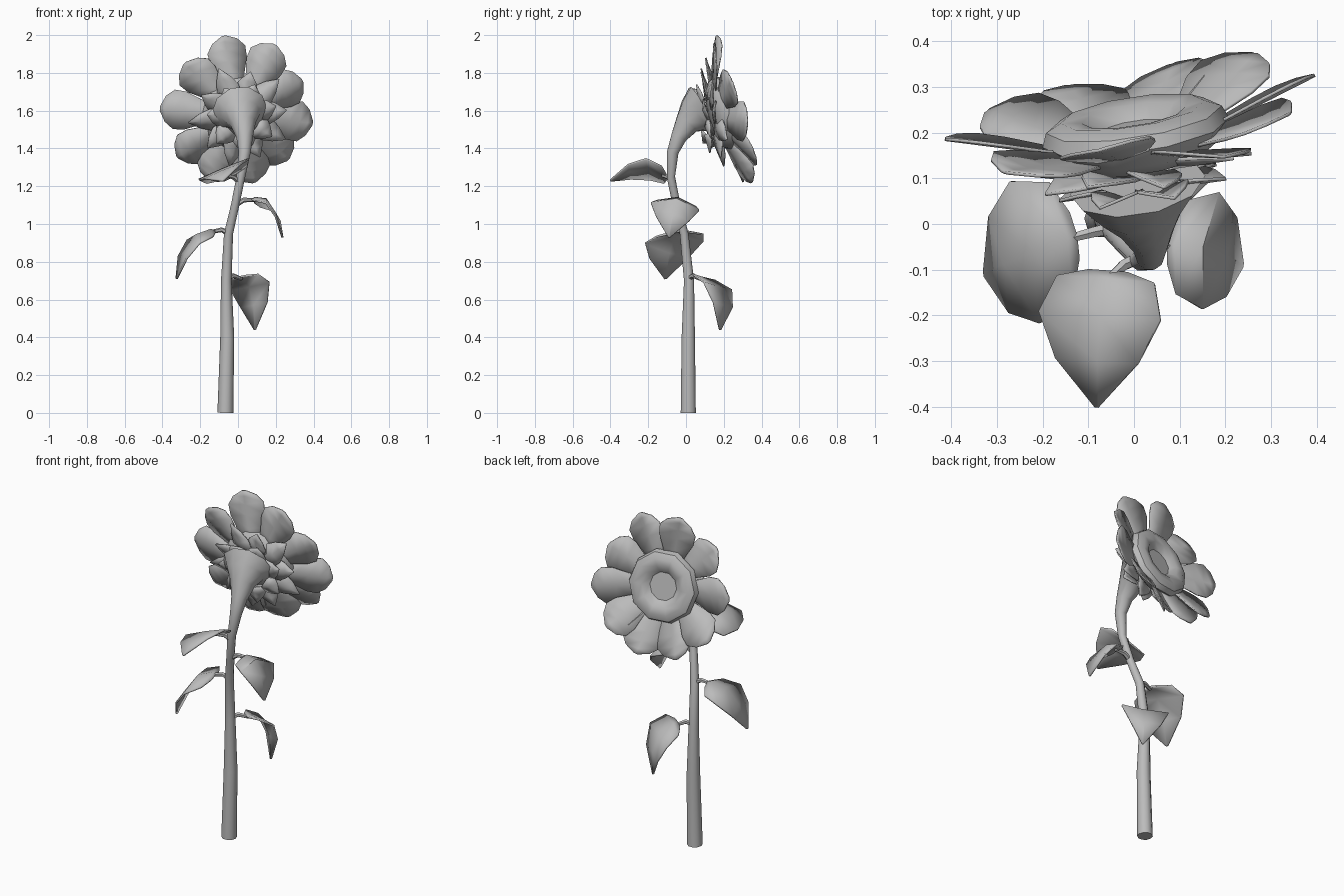
import bpy, bmesh, math
from mathutils import Vector as V, Matrix

if "Cube" in bpy.data.objects:
    bpy.data.objects.remove(bpy.data.objects["Cube"])

grey = bpy.data.materials.new("plain grey")
grey.use_nodes = True
grey.diffuse_color = (0.5, 0.5, 0.5, 1)
grey.node_tree.nodes["Principled BSDF"].inputs["Base Color"].default_value = (0.5, 0.5, 0.5, 1)


def finish(name, bm, thickness=0, angle=40):
    bmesh.ops.recalc_face_normals(bm, faces=bm.faces)
    mesh = bpy.data.meshes.new(name)
    bm.to_mesh(mesh)
    bm.free()
    mesh.materials.append(grey)
    ob = bpy.data.objects.new(name, mesh)
    bpy.context.collection.objects.link(ob)
    if thickness:
        mod = ob.modifiers.new("thickness", "SOLIDIFY")
        mod.thickness = thickness
        mod.offset = 0
    bpy.ops.object.select_all(action="DESELECT")
    ob.select_set(True)
    bpy.context.view_layer.objects.active = ob
    bpy.ops.object.shade_smooth_by_angle(angle=math.radians(angle))


def loft(bm, rings, closed=True):
    """Join equal rows of points with quads."""
    rows = [[bm.verts.new(p) for p in ring] for ring in rings]
    n = len(rows[0])
    for a, b in zip(rows, rows[1:]):
        for i in range(n if closed else n - 1):
            j = (i + 1) % n
            bm.faces.new((a[i], a[j], b[j], b[i]))
    return rows


def tube(name, points, radii, sides):
    pts = [V(p) for p in points]
    along = pts[-1] - pts[0]
    ref = V((1, 0, 0)) if abs(along.x) < abs(along.z) else V((0, 0, 1))
    rings = []
    for i, (p, r) in enumerate(zip(pts, radii)):
        t = (pts[min(i + 1, len(pts) - 1)] - pts[max(i - 1, 0)]).normalized()
        u = (ref - t * ref.dot(t)).normalized()
        w = t.cross(u)
        rings.append([p + r * (u * math.cos(k * math.tau / sides) + w * math.sin(k * math.tau / sides))
                      for k in range(sides)])
    bm = bmesh.new()
    rows = loft(bm, rings)
    bm.faces.new(rows[0])
    bm.faces.new(rows[-1])
    finish(name, bm)


# Stem, bending over into the flared back of the flower
tube("stem",
     [(-.067, .012, 0), (-.057, .012, .4), (-.062, .016, .7), (-.05, -.01, .95), (-.015, -.05, 1.1),
      (.015, -.08, 1.25), (.035, -.07, 1.38), (.035, -.038, 1.46), (.027, .005, 1.53),
      (.015, .045, 1.575), (.008, .085, 1.595)],
     [.042, .037, .028, .024, .022, .023, .032, .044, .068, .105, .15], 10)

# Leaves: distance along the spine and share of the width
LEAF = [(0, .32), (.08, .8), (.4, 1), (.72, .68), (1, .03)]


def leaf(name, root, base, mid, tip, left, right):
    root, base, mid, tip, left, right = map(V, (root, base, mid, tip, left, right))
    handle = 2 * mid - (base + tip) / 2
    rows = []
    for t, w in LEAF:
        c = base * (1 - t) ** 2 + handle * 2 * t * (1 - t) + tip * t * t
        rows.append([c + left * w, c, c + right * w])
    bm = bmesh.new()
    loft(bm, rows, closed=False)
    finish(name, bm, .01)
    bend = (root + base) / 2 + V((0, 0, .012))
    tube(name + "_stalk", [root, bend, base + (mid - base) * .15], [.015, .013, .01], 6)


leaf("front_leaf", (.01, -.075, 1.22), (-.055, -.105, 1.25), (-.075, -.23, 1.295), (-.08, -.4, 1.23),
     (-.135, .01, -.06), (.13, -.01, .05))
leaf("left_leaf", (-.015, -.05, 1.1), (.075, -.045, 1.13), (.165, -.055, 1.115), (.235, -.09, .93),
     (0, -.135, -.02), (.035, .12, -.06))
leaf("right_leaf", (-.05, -.01, .95), (-.125, -.025, .965), (-.24, -.07, .92), (-.325, -.11, .71),
     (.015, -.155, -.045), (-.05, .155, -.03))
leaf("back_leaf", (-.06, .015, .71), (.01, .06, .72), (.07, .17, .645), (.09, .18, .44),
     (.105, -.06, .02), (-.1, .085, -.02))

# Flower head frame: across, up and outward axes
turn, lift = math.radians(9), math.radians(12)
across = V((math.cos(turn), math.sin(turn), 0))
out = V((-math.sin(turn) * math.cos(lift), math.cos(turn) * math.cos(lift), math.sin(lift)))
up = across.cross(out) * -1 if across.cross(out).z < 0 else across.cross(out)
head = Matrix((across, up, out)).transposed().to_4x4()
head.translation = V((.005, .195, 1.585))

PETAL = [(0, .38), (.3, .66), (.55, .96), (.75, 1), (.9, .66), (1, .1)]
SEPAL = [(0, .9), (.35, 1), (.65, .68), (1, .03)]


def petal(bm, shape, angle, r0, r1, half, h0, h1, roll=0, cup=.012):
    a = math.radians(angle)
    radial, side = V((math.cos(a), math.sin(a), 0)), V((-math.sin(a), math.cos(a), 0))
    rows = []
    for t, w in shape:
        c = radial * (r0 + (r1 - r0) * t) + V((0, 0, h0 + (h1 - h0) * t))
        rows.append([head @ (c + side * half * w * s + V((0, 0, (cup * abs(s) + roll * s) * w)))
                     for s in (-1, 0, 1)])
    loft(bm, rows, closed=False)


# Outer petals: angle, length, lift of the tip
bm = bmesh.new()
for i, (angle, length, tip) in enumerate([
        (102, .415, .065), (64, .415, .0), (27, .38, .03), (-9, .41, .055), (-43, .39, .08),
        (-75, .4, .06), (-109, .4, .05), (-142, .4, .05), (178, .415, .06), (138, .4, .02)]):
    petal(bm, PETAL, angle, .12, length, .104, -.03, tip, roll=.022 if i % 2 else -.012)
finish("petals", bm, .007)

# Pointed sepals behind the petals
bm = bmesh.new()
for i in range(10):
    petal(bm, SEPAL, 36 * i + 8, .1, .28 if i % 2 else .245, .06, -.07,
          -.045 if i % 2 else -.075, roll=.015)
finish("sepals", bm, .007)

# Flared lobes that end the stem
bm = bmesh.new()
for i in range(7):
    petal(bm, SEPAL, 360 / 7 * i + 20, .09, .19, .06, -.12, -.115, cup=.02)
finish("calyx_lobes", bm, .007)

# Seed disc with a rounded rim and a sunken middle
bm = bmesh.new()
rings = [[head @ V((r * math.cos(k * math.tau / 10), r * math.sin(k * math.tau / 10), h))
          for k in range(10)]
         for r, h in [(.14, -.06), (.185, -.035), (.207, .005), (.195, .035), (.16, .052),
                      (.115, .045), (.08, .015)]]
rows = loft(bm, rings)
bm.faces.new(rows[0])
bm.faces.new(rows[-1])
finish("seed_disc", bm)
